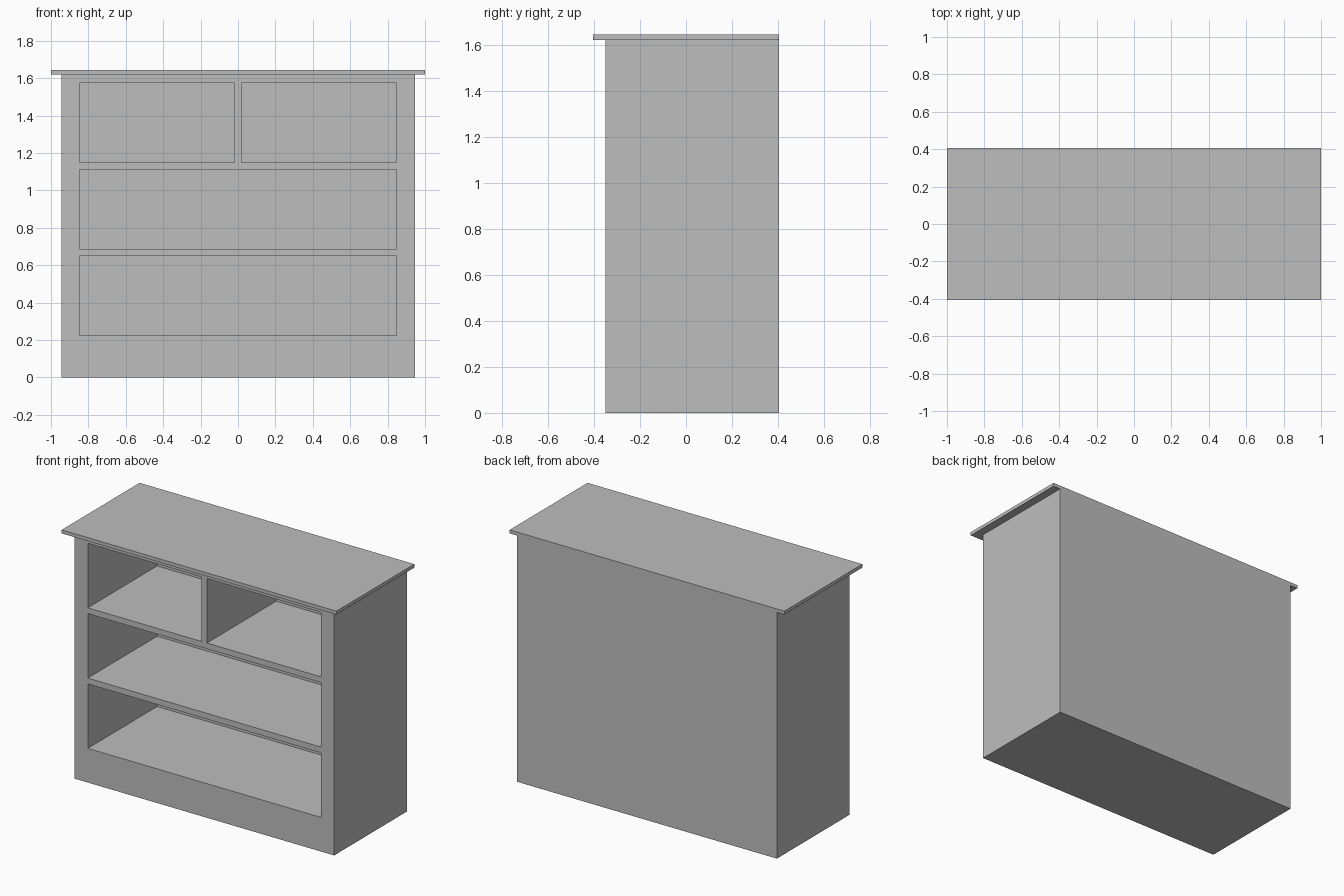
import bpy
from mathutils import Vector

default = bpy.data.objects.get("Cube")
if default:
    bpy.data.objects.remove(default, do_unlink=True)

# Single grey paint
paint = bpy.data.materials.new("plain_grey")
paint.use_nodes = True
grey = (0.515, 0.515, 0.515, 1)
paint.diffuse_color = grey
paint.node_tree.nodes["Principled BSDF"].inputs["Base Color"].default_value = grey


def box(name, low, high):
    """Box spanning two opposite corners."""
    low, high = Vector(low), Vector(high)
    bpy.ops.mesh.primitive_cube_add(size=1, location=(low + high) / 2)
    obj = bpy.context.object
    obj.name = name
    obj.scale = high - low
    bpy.ops.object.transform_apply(location=False, rotation=False, scale=True)
    obj.data.materials.append(paint)
    return obj


WIDTH, FRONT, BACK = 0.945, -0.35, 0.405
BODY_TOP, TOP = 1.62, 1.643
OPENING, DIVIDER = 0.848, 0.019
CAVITY_BACK, ROW_HEIGHT, ROW_STEP, FIRST_ROW = 0.37, 0.424, 0.4625, 0.225

# Carcass and overhanging top
carcass = box("carcass", (-WIDTH, FRONT, 0), (WIDTH, BACK, BODY_TOP))
box("top_board", (-1, -BACK, BODY_TOP), (1, BACK, TOP))

# Drawer openings: two full-width rows, then a divided upper row
spans = [(0, -OPENING, OPENING), (1, -OPENING, OPENING),
         (2, -OPENING, -DIVIDER), (2, DIVIDER, OPENING)]
for row, left, right in spans:
    z = FIRST_ROW + row * ROW_STEP
    cutter = box("opening_cutter", (left, FRONT - 0.1, z),
                 (right, CAVITY_BACK, z + ROW_HEIGHT))
    cutter.hide_render = True
    cut = carcass.modifiers.new("drawer_opening", "BOOLEAN")
    cut.operation = "DIFFERENCE"
    cut.solver = "EXACT"
    cut.object = cutter
    bpy.context.view_layer.objects.active = carcass
    bpy.ops.object.modifier_apply(modifier=cut.name)
    bpy.data.objects.remove(cutter, do_unlink=True)
